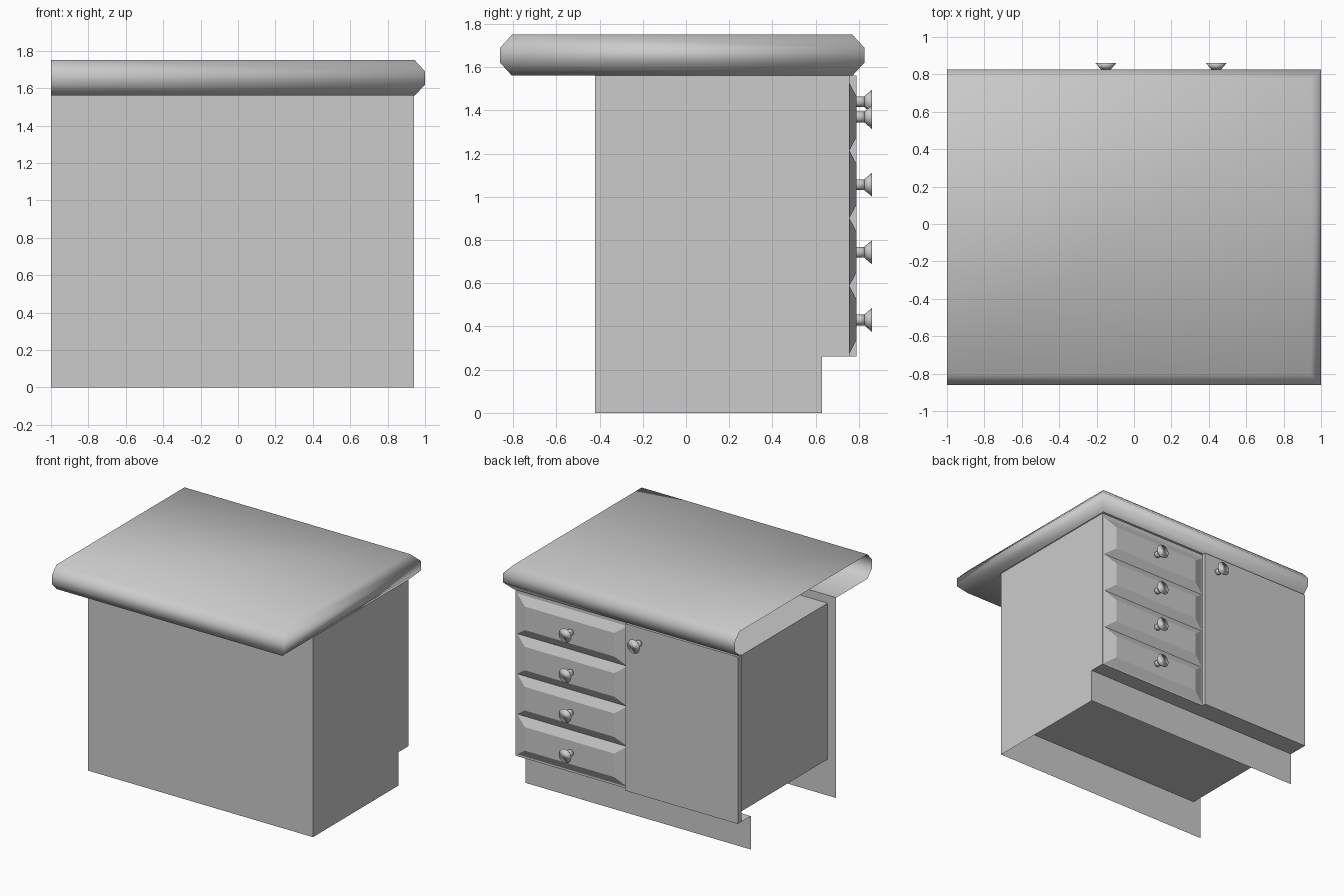
import bpy, bmesh
from math import pi
from mathutils import Matrix

if "Cube" in bpy.data.objects:
    bpy.data.objects.remove(bpy.data.objects["Cube"])


def mesh_object(name, verts, faces, smooth=False):
    me = bpy.data.meshes.new(name)
    me.from_pydata(verts, [], faces)
    bm = bmesh.new()
    bm.from_mesh(me)
    bmesh.ops.recalc_face_normals(bm, faces=bm.faces)
    bm.to_mesh(me)
    bm.free()
    for p in me.polygons:
        p.use_smooth = smooth
    ob = bpy.data.objects.new(name, me)
    bpy.context.collection.objects.link(ob)
    return ob


def frustum(name, x0, x1, z0, z1, y0, y1, dx=0.0, dz=0.0):
    """Box whose outer (+y) face is inset by dx, dz."""
    v = [(x0, y0, z0), (x1, y0, z0), (x1, y0, z1), (x0, y0, z1),
         (x0 + dx, y1, z0 + dz), (x1 - dx, y1, z0 + dz),
         (x1 - dx, y1, z1 - dz), (x0 + dx, y1, z1 - dz)]
    f = [(0, 1, 2, 3), (4, 5, 6, 7)]
    f += [(i, (i + 1) % 4, (i + 1) % 4 + 4, i + 4) for i in range(4)]
    return mesh_object(name, v, f)


def knob(name, x, z, sides=12):
    """Stem with a flared head, turned about the y axis."""
    bm = bmesh.new()
    for r1, r2, y0, y1 in ((0.025, 0.025, 0.785, 0.825), (0.025, 0.055, 0.825, 0.86)):
        m = Matrix.Translation((x, (y0 + y1) / 2, z)) @ Matrix.Rotation(-pi / 2, 4, 'X')
        bmesh.ops.create_cone(bm, cap_ends=True, segments=sides, radius1=r1,
                              radius2=r2, depth=y1 - y0, matrix=m)
    me = bpy.data.meshes.new(name)
    bm.to_mesh(me)
    bm.free()
    for p in me.polygons:
        p.use_smooth = True
    ob = bpy.data.objects.new(name, me)
    bpy.context.collection.objects.link(ob)


# Countertop: chamfered edge on three sides, open at the left end
verts = []
for d, z in ((0.055, 1.75), (0, 1.69), (0, 1.62), (0.055, 1.56)):
    verts += [(-1, -0.86 + d, z), (1 - d, -0.86 + d, z),
              (1 - d, 0.825 - d, z), (-1, 0.825 - d, z)]
faces = [(0, 1, 2, 3)]
faces += [(r * 4 + i, r * 4 + i + 1, r * 4 + i + 5, r * 4 + i + 4)
          for r in range(3) for i in range(3)]
# underside of the front overhang
verts += [(0.945, -0.42, 1.56), (-1, -0.42, 1.56)]
faces.append((12, 13, 16, 17))
mesh_object("countertop", verts, faces, smooth=True)

# Carcass panels
L, R = -1.0, 0.94
mesh_object("front_panel", [(L, -0.42, 0), (R, -0.42, 0), (R, -0.42, 1.56), (L, -0.42, 1.56)],
            [(0, 1, 2, 3)])
side = [(-0.42, 0), (0.63, 0), (0.63, 0.26), (0.745, 0.26), (0.745, 1.56), (-0.42, 1.56)]
mesh_object("side_panel", [(R, y, z) for y, z in side], [tuple(range(6))])
mesh_object("toe_kick", [(L, 0.63, 0), (R, 0.63, 0), (R, 0.63, 0.26), (L, 0.63, 0.26),
                         (R, 0.745, 0.26), (L, 0.745, 0.26)],
            [(0, 1, 2, 3), (3, 2, 4, 5)])
frustum("inner_box", -0.93, 0.88, 0.285, 1.50, -0.415, 0.74)
frustum("face_frame", L, R, 0.26, 1.56, 0.745, 0.756)

# Door
frustum("door", L, -0.03, 0.26, 1.56, 0.756, 0.79)
knob("door_knob", -0.15, 1.44)

# Bevelled drawers with knobs
for i in range(4):
    z0 = 0.275 + i * 0.313
    frustum(f"drawer_{i + 1}", -0.025, 0.925, z0, z0 + 0.313, 0.756, 0.79, 0.09, 0.065)
    knob(f"drawer_knob_{i + 1}", 0.44, z0 + 0.155)
